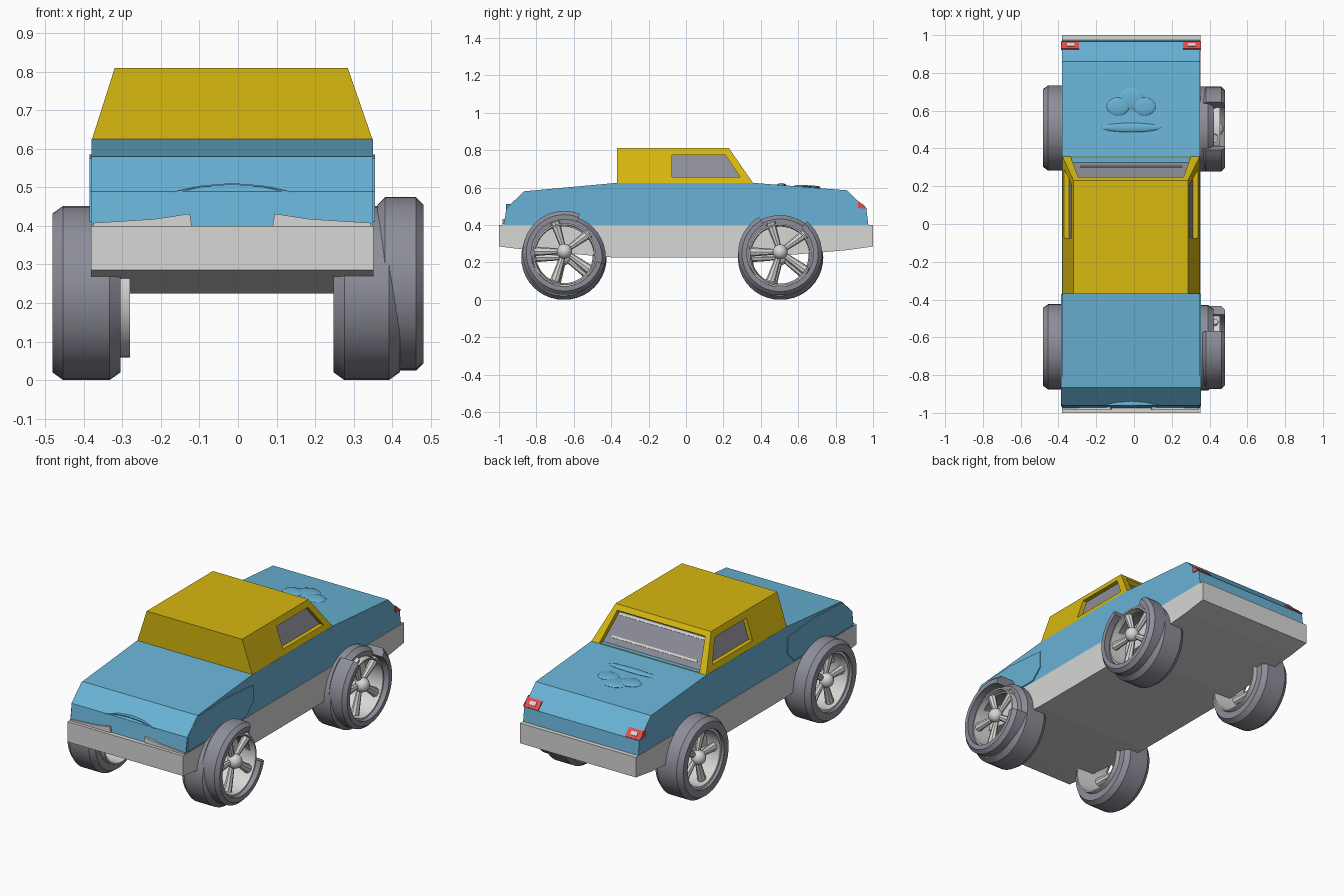
import bpy, bmesh, math
from mathutils import Vector, Matrix

if "Cube" in bpy.data.objects:
    bpy.data.objects.remove(bpy.data.objects["Cube"])


def material(name, rgb):
    m = bpy.data.materials.new(name)
    m.diffuse_color = (*rgb, 1)
    m.use_nodes = True
    m.node_tree.nodes["Principled BSDF"].inputs["Base Color"].default_value = m.diffuse_color
    return m


BLUE = material("sky blue", (0.14, 0.45, 0.67))
YELLOW = material("mustard yellow", (0.68, 0.48, 0.005))
LIGHT = material("light grey", (0.68, 0.68, 0.67))
TYRE = material("slate grey", (0.27, 0.27, 0.32))
RED = material("red", (0.79, 0.07, 0.07))
X0, X1 = -0.38, 0.35          # body sides
XC = (X0 + X1) / 2


def finish(name, bm, mats, smooth=False):
    bmesh.ops.recalc_face_normals(bm, faces=bm.faces)
    me = bpy.data.meshes.new(name)
    bm.to_mesh(me)
    bm.free()
    ob = bpy.data.objects.new(name, me)
    bpy.context.collection.objects.link(ob)
    for m in mats:
        me.materials.append(m)
    if smooth:
        bpy.ops.object.select_all(action='DESELECT')
        ob.select_set(True)
        bpy.context.view_layer.objects.active = ob
        bpy.ops.object.shade_smooth_by_angle(angle=math.radians(35))
    return ob


def prism(name, pts, a, b, mat, axis=0):
    """Extrude a yz (axis 0) or xz (axis 1) outline between a and b."""
    bm = bmesh.new()
    def put(p, d):
        return bm.verts.new((d, p[0], p[1]) if axis == 0 else (p[0], d, p[1]))
    A, B = [put(p, a) for p in pts], [put(p, b) for p in pts]
    bm.faces.new(A)
    bm.faces.new(B)
    for i in range(len(pts)):
        j = (i + 1) % len(pts)
        bm.faces.new((A[i], A[j], B[j], B[i]))
    return finish(name, bm, [mat])


def lathe(name, profile, x, cy, cz, mat, a0=0, a1=360, steps=40):
    """Spin a closed (x offset, radius) outline about the axle, capping part arcs."""
    bm = bmesh.new()
    full = a1 - a0 >= 360
    n = steps if full else steps + 1
    rings = []
    for i in range(n):
        a = math.radians(a0 + (a1 - a0) * i / steps)
        rings.append([bm.verts.new((x + o, cy + r * math.cos(a), cz + r * math.sin(a)))
                      for o, r in profile])
    for i in range(steps):
        R, S = rings[i], rings[(i + 1) % n]
        for k in range(len(profile)):
            l = (k + 1) % len(profile)
            bm.faces.new((R[k], R[l], S[l], S[k]))
    if not full:
        bm.faces.new(rings[0])
        bm.faces.new(rings[-1])
    return finish(name, bm, [mat], True)


# Lower chassis and upper body
prism("chassis", [(-1, 0.40), (-1, 0.285), (-0.88, 0.27), (-0.38, 0.225), (0.38, 0.225),
                  (0.86, 0.265), (1, 0.285), (1, 0.40)], X0 - 0.002, X1 + 0.002, LIGHT)
prism("body", [(-0.975, 0.40), (-0.96, 0.49), (-0.865, 0.58), (-0.37, 0.625), (0.36, 0.625),
               (0.86, 0.585), (0.965, 0.48), (0.975, 0.40)], X0, X1, BLUE)

# Fender panels and bumper wedges
for side, xa, xb in (("left", X0 - 0.006, X0), ("right", X1, X1 + 0.006)):
    prism(side + "_fender", [(-0.965, 0.41), (-0.955, 0.49), (-0.865, 0.575), (-0.62, 0.585),
                             (-0.37, 0.565), (-0.37, 0.47), (-0.43, 0.41)], xa, xb, BLUE)
for side, s in (("left", -1), ("right", 1)):
    wedge = [(XC + s * 0.36, 0.40), (XC + s * 0.36, 0.408), (XC + s * 0.20, 0.418),
             (XC + s * 0.11, 0.432), (XC + s * 0.105, 0.40)]
    prism(side + "_bumper_wedge", wedge, -0.982, -0.968, LIGHT, 1)

# Curved crease on the panel at -y
prism("panel_crease", [(XC + 0.16 * t, 0.487 + 0.024 * (1 - t * t)) for t in (-1, -.5, 0, .5, 1)]
      + [(XC + 0.16 * t, 0.483 + 0.024 * (1 - t * t)) for t in (1, .5, 0, -.5, -1)],
      -0.962, -0.935, BLUE, 1)

# Shallow hood bulges
bm = bmesh.new()
for x, y, rx, ry in ((0, 0.66, .07, .06), (-.07, 0.62, .06, .05), (.07, 0.62, .06, .05),
                     (0, 0.51, .16, .025)):
    z = 0.625 - 0.08 * (y - 0.36)
    bmesh.ops.create_uvsphere(bm, u_segments=16, v_segments=8, radius=1, matrix=Matrix.Translation(
        (XC + x, y, z)) @ Matrix.Diagonal((rx, ry, 0.01, 1)))
finish("hood_bulges", bm, [BLUE], True)

# Tail lights: red plates with pale centres lying on the sloped face
def slope_plate(name, xa, xb, t0, t1, lift, mat):
    a, b = Vector((0.86, 0.585)), Vector((0.965, 0.48))
    n = Vector((0.707, 0.707)) * lift
    p, q = a.lerp(b, t0), a.lerp(b, t1)
    prism(name, [p, q, q + n, p + n], xa, xb, mat)

for side, xa, xb in (("left", X0 - .002, -0.29), ("right", 0.26, X1 + .002)):
    slope_plate(side + "_tail_light", xa, xb, 0.62, 0.99, 0.005, RED)
    slope_plate(side + "_tail_lens", xa + 0.026, xb - 0.026, 0.73, 0.88, 0.008, LIGHT)
    prism(side + "_tail_light_side", [(0.918, 0.53), (0.968, 0.487), (0.92, 0.49)],
          *((xa - .004, X0) if side == "left" else (X1, xb + .004)), RED)

# Cabin with recessed windows
ZB, ZT, XTL, XTR = 0.622, 0.81, -0.32, 0.285
bm = bmesh.new()

def quad(pts, mi=0):
    bm.faces.new([bm.verts.new(p) for p in pts]).material_index = mi

def recessed(outer, inner, push):
    deep = [Vector(p) + Vector(push) for p in inner]
    for i in range(4):
        j = (i + 1) % 4
        quad((outer[i], outer[j], inner[j], inner[i]))
        quad((inner[i], inner[j], deep[j], deep[i]))
    quad(deep, 1)

def on_side(xb, xt, y, z):
    return (xb + (xt - xb) * (z - ZB) / (ZT - ZB), y, z)

for xb, xt, push in ((X0, XTL, 0.025), (X1, XTR, -0.025)):
    outer = [on_side(xb, xt, *p) for p in ((-0.37, ZB), (0.36, ZB), (0.23, ZT), (-0.37, ZT))]
    inner = [on_side(xb, xt, *p) for p in ((-0.075, .655), (0.29, .655), (0.21, .775), (-0.075, .775))]
    recessed(outer, inner, (push, 0, 0))
quad(((X0, -.37, ZB), (X1, -.37, ZB), (XTR, -.37, ZT), (XTL, -.37, ZT)))
quad(((XTL, -.37, ZT), (XTR, -.37, ZT), (XTR, .23, ZT), (XTL, .23, ZT)))
quad(((X0, -.37, ZB), (X1, -.37, ZB), (X1, .36, ZB), (X0, .36, ZB)))

def on_screen(x, t):
    return (x, 0.36 - 0.13 * t, ZB + (ZT - ZB) * t)

recessed([on_screen(X0, 0), on_screen(X1, 0), on_screen(XTR, 1), on_screen(XTL, 1)],
         [on_screen(-0.335, .03), on_screen(0.3, .03), on_screen(0.262, .86), on_screen(-0.295, .86)],
         (0, -0.022, -0.015))
bmesh.ops.remove_doubles(bm, verts=bm.verts, dist=1e-5)
finish("cabin", bm, [YELLOW, TYRE])

# Pale trim along the windscreen
for nm, t, w in (("upper", 0.78, 0.27), ("lower", 0.24, 0.27)):
    p, q = Vector(on_screen(0, t)[1:]), Vector(on_screen(0, t + 0.05)[1:])
    d, n = Vector((-0.022, -0.015)), Vector((0.004, 0.003))
    prism("windscreen_%s_trim" % nm, [p + d, q + d, q + d + n, p + d + n],
          XC - w, XC + w, LIGHT)

# Spokes and hub; s is the outward direction
def spokes(name, x, cy, cz, s):
    bm = bmesh.new()
    bmesh.ops.create_uvsphere(bm, u_segments=16, v_segments=10, radius=0.04,
                              matrix=Matrix.Translation((x, cy, cz)))
    for i in range(5):
        turn = Matrix.Rotation(math.radians(72 * i + 18), 4, 'X')
        shape = (Matrix.Translation((x, cy, cz)) @ turn @ Matrix.Translation((-s * 0.012, 0, 0.09))
                 @ Matrix.Diagonal((0.9, 1, 1, 1)))
        bmesh.ops.create_cone(bm, cap_ends=True, segments=8, radius1=0.014, radius2=0.026,
                              depth=0.15, matrix=shape)
    finish(name, bm, [LIGHT], True)


def tyre_outline(w, r, r_in, c=0.028):
    return [(0, r_in), (0, r - 0.02), (c, r), (w - c, r), (w, r - 0.02), (w, r_in)]


def rim_outline(w):
    return [(0, 0.152), (0, 0.168), (w, 0.168), (w, 0.160)]


# Whole wheels on the left
for end, cy in (("front", -0.65), ("rear", 0.508)):
    nm = end + "_left_"
    lathe(nm + "tyre", tyre_outline(0.177, 0.226, 0.165), -0.482, cy, 0.226, TYRE)
    lathe(nm + "rim", rim_outline(0.185), -0.465, cy, 0.226, LIGHT)
    spokes(nm + "spokes", -0.435, cy, 0.226, -1)

# Right wheels: inner tyre plus a broken, shifted outer band
for end, cy, hy, hz, a0, a1 in (("front", -0.655, -0.65, 0.251, 68, 345),
                                ("rear", 0.503, 0.503, 0.248, 120, 410)):
    nm = end + "_right_"
    lathe(nm + "tyre", tyre_outline(0.172, 0.226, 0.165), 0.248, cy, 0.226, TYRE)
    lathe(nm + "outer_band", tyre_outline(0.12, 0.224, 0.178, 0.02), 0.362, hy, hz, TYRE, a0, a1)
    lathe(nm + "rim", rim_outline(0.2), 0.255, hy, hz - 0.01, LIGHT)
    spokes(nm + "spokes", 0.435, hy, hz + 0.008, 1)
